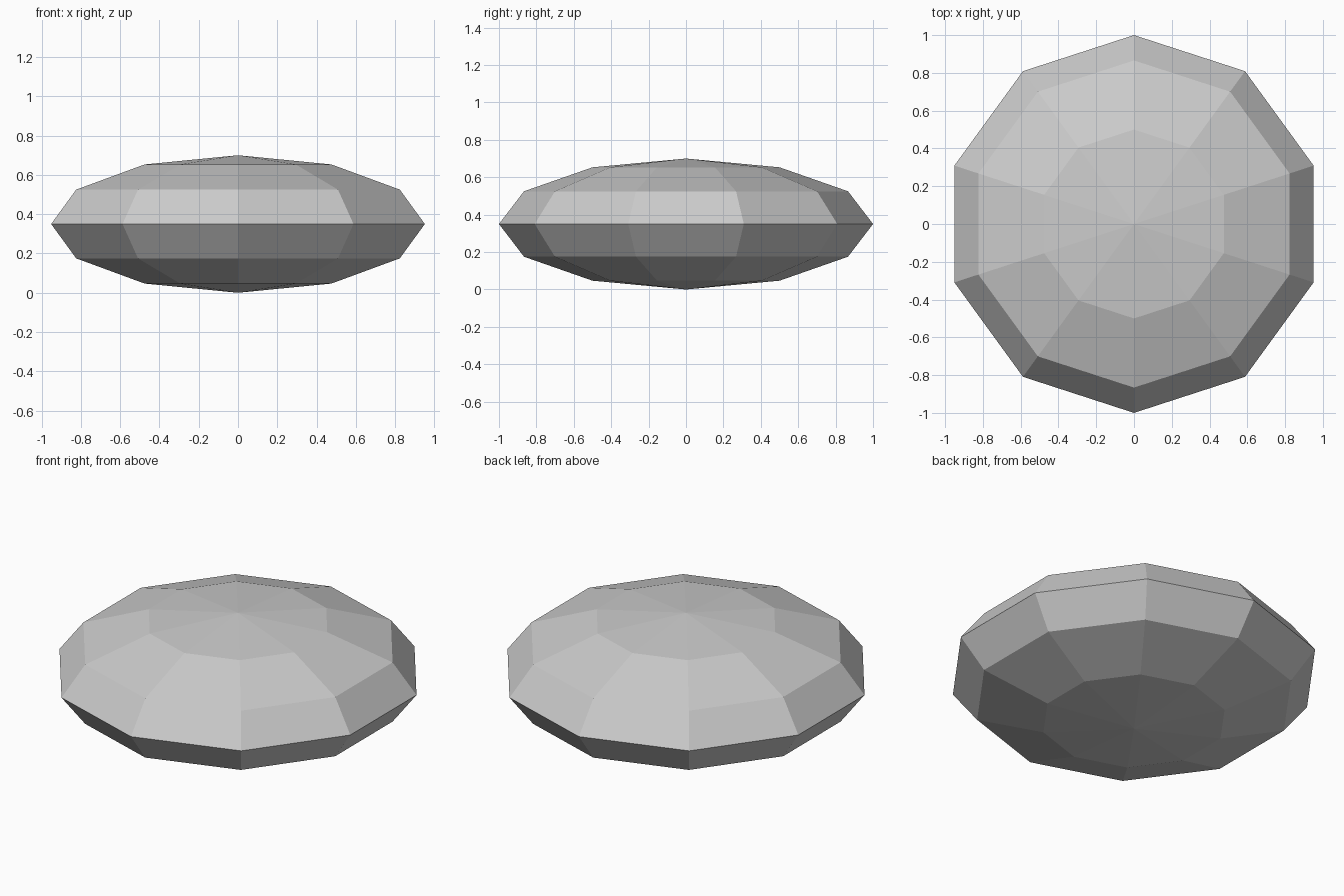
import bpy
import bmesh
from math import radians
from mathutils import Matrix

cube = bpy.data.objects.get("Cube")
if cube:
    bpy.data.objects.remove(cube, do_unlink=True)

SEGMENTS, RINGS = 10, 6
HALF_HEIGHT = 0.35

# Plain stone grey
GREY = (0.6, 0.6, 0.6, 1)
mat = bpy.data.materials.new("stone_grey")
mat.use_nodes = True
mat.diffuse_color = GREY
mat.node_tree.nodes["Principled BSDF"].inputs["Base Color"].default_value = GREY

# Flattened low-poly sphere with flat faces, resting on the ground
bm = bmesh.new()
bmesh.ops.create_uvsphere(bm, u_segments=SEGMENTS, v_segments=RINGS, radius=1)

# Turn it so that one line of corners points along the front-back axis
if max(v.co.y for v in bm.verts) < 0.99:
    bmesh.ops.rotate(bm, verts=bm.verts, matrix=Matrix.Rotation(radians(90), 3, "Z"))
bmesh.ops.scale(bm, verts=bm.verts, vec=(1, 1, HALF_HEIGHT))
bmesh.ops.translate(bm, verts=bm.verts, vec=(0, 0, HALF_HEIGHT))
for face in bm.faces:
    face.smooth = False

mesh = bpy.data.meshes.new("flat_stone")
bm.to_mesh(mesh)
bm.free()
mesh.materials.append(mat)
stone = bpy.data.objects.new("flat_stone", mesh)
bpy.context.collection.objects.link(stone)
